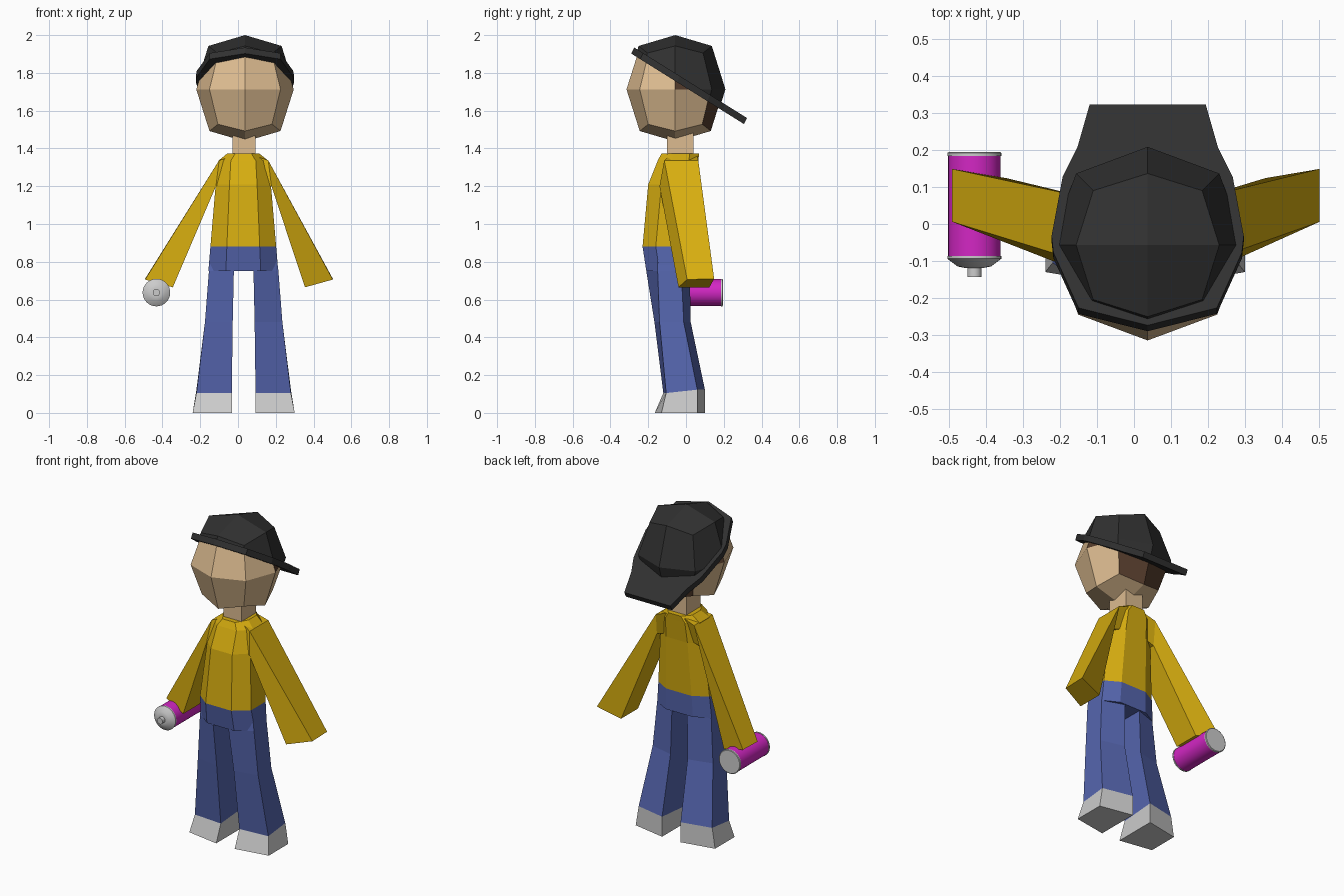
import bpy, bmesh, math
from mathutils import Vector, Matrix

if "Cube" in bpy.data.objects:
    bpy.data.objects.remove(bpy.data.objects["Cube"])

CX = 0.03  # the figure stands slightly off centre


def mat(name, *rgb):
    m = bpy.data.materials.new(name)
    m.diffuse_color = (*rgb, 1)
    m.use_nodes = True
    m.node_tree.nodes["Principled BSDF"].inputs["Base Color"].default_value = m.diffuse_color
    return m


SKIN = mat("skin", 0.72, 0.50, 0.28)
HAIR = mat("hair", 0.09, 0.045, 0.025)
SHIRT = mat("shirt_yellow", 0.68, 0.42, 0.005)
DENIM = mat("denim_blue", 0.09, 0.13, 0.42)
BLACK = mat("cap_black", 0.03, 0.03, 0.03)
PINK = mat("can_magenta", 0.65, 0.02, 0.55)


def finish(bm, name, *mats):
    bmesh.ops.recalc_face_normals(bm, faces=bm.faces)
    me = bpy.data.meshes.new(name)
    bm.to_mesh(me)
    bm.free()
    ob = bpy.data.objects.new(name, me)
    bpy.context.collection.objects.link(ob)
    for m in mats:
        if m:
            me.materials.append(m)
    return ob


def loft(name, rings, m=None):
    """Skin a stack of equal-length point rings and cap both ends."""
    bm = bmesh.new()
    vs = [[bm.verts.new(p) for p in r] for r in rings]
    n = len(rings[0])
    for a, b in zip(vs, vs[1:]):
        for i in range(n):
            j = (i + 1) % n
            bm.faces.new((a[i], a[j], b[j], b[i]))
    bm.faces.new(vs[0])
    bm.faces.new(vs[-1])
    return finish(bm, name, m)


def round_cube(grow=1.0, rz=0.276):
    """Once-subdivided cube pulled to a ball: the low-poly head shape."""
    bm = bmesh.new()
    bmesh.ops.create_cube(bm, size=2)
    bmesh.ops.subdivide_edges(bm, edges=bm.edges[:], cuts=1, use_grid_fill=True)
    for v in bm.verts:
        k = sum(abs(c) > 0.5 for c in v.co)
        xy = (0, 0.258, 0.188, 0.143)[k] * grow
        z = (0, 1.0, 0.80, 0.67)[k] * rz
        v.co = Vector((v.co.x * xy + 0.037, v.co.y * xy - 0.057, v.co.z * z + 1.713))
    return bm


# head, with hair on the back
bm = round_cube()
for f in bm.faces:
    c = f.calc_center_median() - Vector((0.037, -0.057, 1.713))
    if c.y > 0.15 or (c.y > 0 and c.z > 0):
        f.material_index = 1
finish(bm, "head", SKIN, HAIR)

# cap crown: a slightly larger head shape cut along the tilted brim
SLOPE, RISE = -0.625, 1.742
bm = round_cube(1.03, 0.287)
bmesh.ops.bisect_plane(bm, geom=bm.verts[:] + bm.edges[:] + bm.faces[:],
                       plane_co=(0, 0, RISE), plane_no=(0, -SLOPE, 1), clear_inner=True)
finish(bm, "cap_crown", BLACK)

# cap brim: tilted slab, wide at the back
half = [(0.157, 0.315), (0.19, 0.20), (0.23, 0.12), (0.26, -0.04), (0.255, -0.085), (0.187, -0.235)]
outline = half + [(0, -0.282)] + [(-x, y) for x, y in reversed(half)]
loft("cap_brim", [[(0.037 + x, y + d * 0.5, RISE + SLOPE * y + d) for x, y in outline]
                  for d in (-0.016, 0.016)], BLACK)


# neck
def box_ring(x0, x1, y0, y1, z):
    return [(x0, y0, z), (x1, y0, z), (x1, y1, z), (x0, y1, z)]


loft("neck", [box_ring(-0.03, 0.093, -0.10, 0.04, z) for z in (1.34, 1.50)], SKIN)


# torso and hips: eight-sided sections
def body_ring(a, front, back, z):
    pts = [(-0.5, front), (0.5, front), (1, front + 0.07), (1, back - 0.05),
           (0.5, back), (-0.5, back), (-1, back - 0.05), (-1, front + 0.07)]
    return [(CX - 0.002 + a * x, y, z) for x, y in pts]


waist = body_ring(0.174, -0.23, 0.03, 0.88)
loft("torso", [waist, body_ring(0.146, -0.20, 0.05, 1.21),
               body_ring(0.132, -0.15, 0.065, 1.335),
               body_ring(0.085, -0.13, 0.07, 1.373)], SHIRT)
loft("hips", [waist, body_ring(0.185, -0.21, 0.025, 0.75)], DENIM)

for side, s in (("left", -1), ("right", 1)):
    # sleeves: four-sided, flaring to the cuff
    def sleeve(cx, *pts):
        return [(cx + s * x, y, z) for x, y, z in pts]
    loft(side + "_arm", [
        sleeve(CX, (0.06, -0.09, 1.36), (0.06, 0.06, 1.36), (0.08, 0.03, 1.22), (0.08, -0.12, 1.22)),
        sleeve(CX, (0.13, -0.115, 1.337), (0.13, 0.065, 1.337), (0.147, 0.03, 1.20), (0.147, -0.14, 1.20)),
        sleeve(0.005, (0.497, 0.006, 0.706), (0.497, 0.149, 0.71), (0.35, 0.124, 0.665), (0.35, -0.04, 0.665)),
    ], SHIRT)

    # trouser leg: outer front, inner front, inner back, outer back
    def leg(o, i, fo, fi, bi, bo, z, dz=0.0):
        return [(CX + s * o, fo, z), (CX + s * i, fi, z),
                (CX + s * i, bi, z + dz), (CX + s * o, bo, z + dz)]
    ankle = leg(0.25, 0.063, -0.105, -0.12, 0.10, 0.06, 0.105, 0.018)
    loft(side + "_leg", [leg(0.176, 0.0, -0.15, -0.22, 0.02, -0.03, 0.82),
                         leg(0.184, 0.052, -0.15, -0.21, 0.02, -0.025, 0.75),
                         leg(0.205, 0.058, -0.14, -0.167, 0.025, -0.012, 0.48),
                         ankle], DENIM)
    # shoe
    loft(side + "_shoe", [ankle, leg(0.27, 0.063, -0.13, -0.165, 0.10, 0.06, 0)])


# spray can, lying along y in the left cuff
def lathe(name, profile, m=None, n=32):
    rings = [[(-0.432 + r * math.cos(t), y, 0.637 + r * math.sin(t))
              for t in (2 * math.pi * k / n for k in range(n))] for r, y in profile]
    ob = loft(name, rings, m)
    bpy.context.view_layer.objects.active = ob
    ob.select_set(True)
    bpy.ops.object.shade_smooth_by_angle(angle=math.radians(30))
    ob.select_set(False)


lathe("can_body", [(0.071, -0.088), (0.071, 0.186)], PINK)
lathe("can_base", [(0.073, 0.184), (0.073, 0.192), (0.069, 0.195)])
lathe("can_shoulder", [(0.073, -0.086), (0.073, -0.094), (0.045, -0.115), (0.025, -0.119)])
lathe("can_nozzle", [(0.019, -0.115), (0.019, -0.143)])
